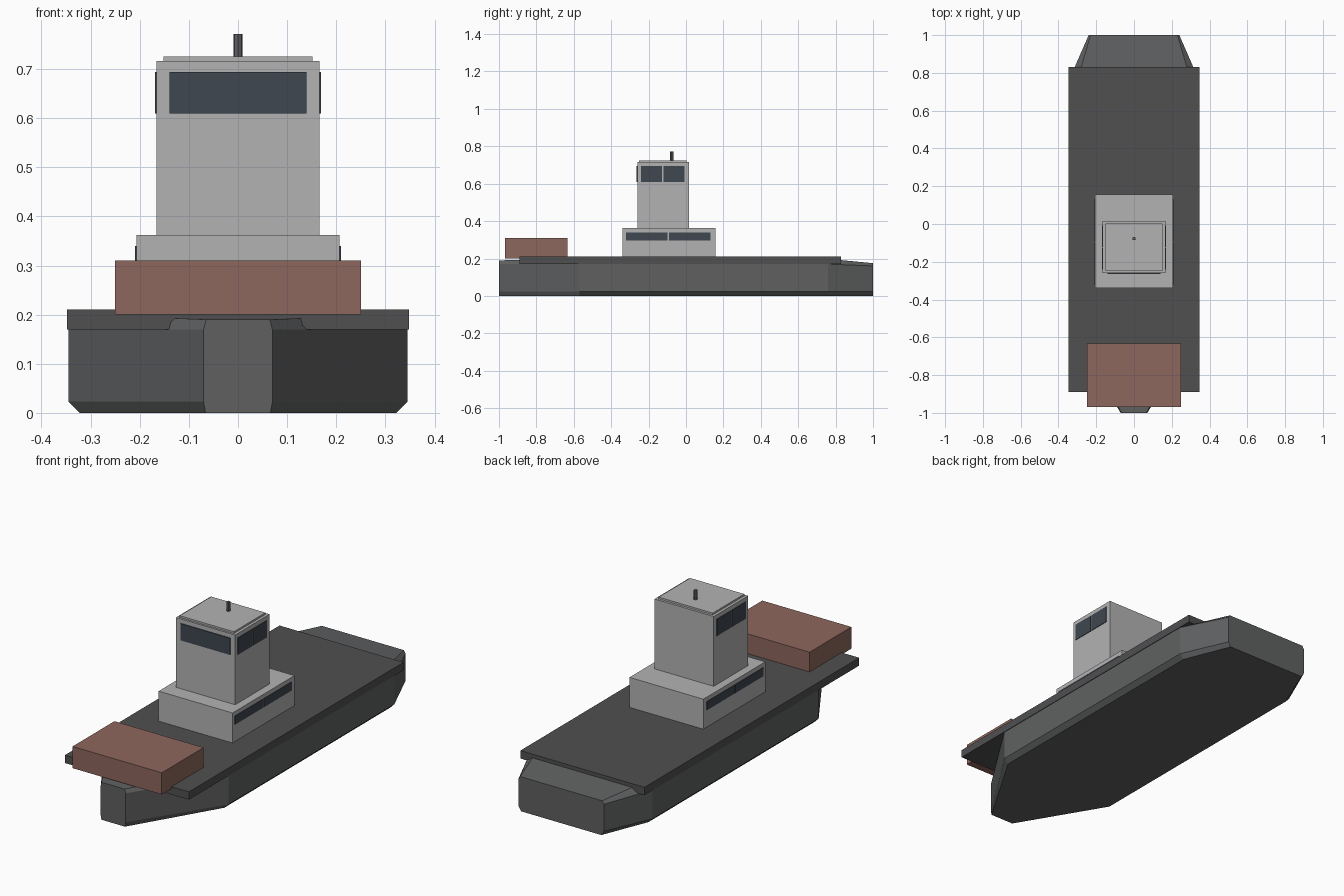
import bpy, bmesh

if "Cube" in bpy.data.objects:
    bpy.data.objects.remove(bpy.data.objects["Cube"])


def material(name, rgb):
    m = bpy.data.materials.new(name)
    m.diffuse_color = (*rgb, 1)
    m.use_nodes = True
    m.node_tree.nodes["Principled BSDF"].inputs["Base Color"].default_value = m.diffuse_color
    return m


HULL = material("hull_grey", (0.115, 0.118, 0.12))
DECK = material("deck_grey", (0.08, 0.08, 0.083))
CABIN = material("cabin_grey", (0.45, 0.45, 0.45))
GLASS = material("window_glass", (0.05, 0.063, 0.08))
CARGO = material("cargo_brown", (0.27, 0.135, 0.11))


def finish(name, bm, mat):
    bmesh.ops.recalc_face_normals(bm, faces=bm.faces)
    mesh = bpy.data.meshes.new(name)
    bm.to_mesh(mesh)
    bm.free()
    ob = bpy.data.objects.new(name, mesh)
    bpy.context.collection.objects.link(ob)
    mesh.materials.append(mat)
    return ob


def box(name, x, y, z, mat):
    bm = bmesh.new()
    bmesh.ops.create_cube(bm, size=1)
    for v in bm.verts:
        v.co = [(r[0] + r[1]) / 2 + c * (r[1] - r[0]) for r, c in zip((x, y, z), v.co)]
    return finish(name, bm, mat)


# Hull lofted through cross-sections:
# y, keel half width, side half width, side top z, crown half width, crown z
stations = [
    (-1.00, 0.066, 0.070, 0.170, 0.065, 0.190),
    (-0.57, 0.322, 0.345, 0.170, 0.310, 0.200),
    (0.76, 0.322, 0.345, 0.170, 0.300, 0.198),
    (1.00, 0.225, 0.240, 0.160, 0.230, 0.175),
]
bm = bmesh.new()
rings = []
for y, keel, side, side_z, crown, crown_z in stations:
    half = [(keel, 0), (side, 0.023), (side, side_z), (crown, crown_z)]
    loop = half + [(-x, z) for x, z in reversed(half)]
    rings.append([bm.verts.new((x, y, z)) for x, z in loop])
for a, b in zip(rings, rings[1:]):
    for i in range(8):
        j = (i + 1) % 8
        bm.faces.new((a[i], a[j], b[j], b[i]))
bm.faces.new(rings[0])
bm.faces.new(rings[-1])
finish("hull", bm, HULL)

# Deck, cargo and superstructure
box("deck", (-0.348, 0.348), (-0.89, 0.83), (0.17, 0.21), DECK)
box("cargo_block", (-0.25, 0.25), (-0.968, -0.633), (0.20, 0.31), CARGO)
box("lower_cabin", (-0.207, 0.207), (-0.34, 0.157), (0.21, 0.362), CABIN)
box("bridge_tower", (-0.166, 0.166), (-0.26, 0.015), (0.362, 0.716), CABIN)
box("bridge_roof", (-0.152, 0.152), (-0.25, 0.003), (0.716, 0.725), CABIN)

# Windows: one across the bridge front, pairs on both sides
box("bridge_front_window", (-0.139, 0.139), (-0.264, -0.25), (0.609, 0.694), GLASS)
for side, s in (("left", -1), ("right", 1)):
    for part, wall, z, spans in (
        ("bridge", 0.166, (0.609, 0.694), ((-0.241, -0.128), (-0.121, -0.009))),
        ("cabin", 0.207, (0.297, 0.34), ((-0.322, -0.098), (-0.091, 0.132))),
    ):
        for n, span in enumerate(spans, 1):
            x = sorted((s * (wall - 0.01), s * (wall + 0.003)))
            box(f"{part}_{side}_window_{n}", x, span, z, GLASS)

# Mast
bm = bmesh.new()
bmesh.ops.create_cone(bm, cap_ends=True, segments=8, radius1=0.0095, radius2=0.0095, depth=0.047)
bmesh.ops.translate(bm, verts=bm.verts, vec=(0, -0.077, 0.7475))
finish("mast", bm, HULL)
